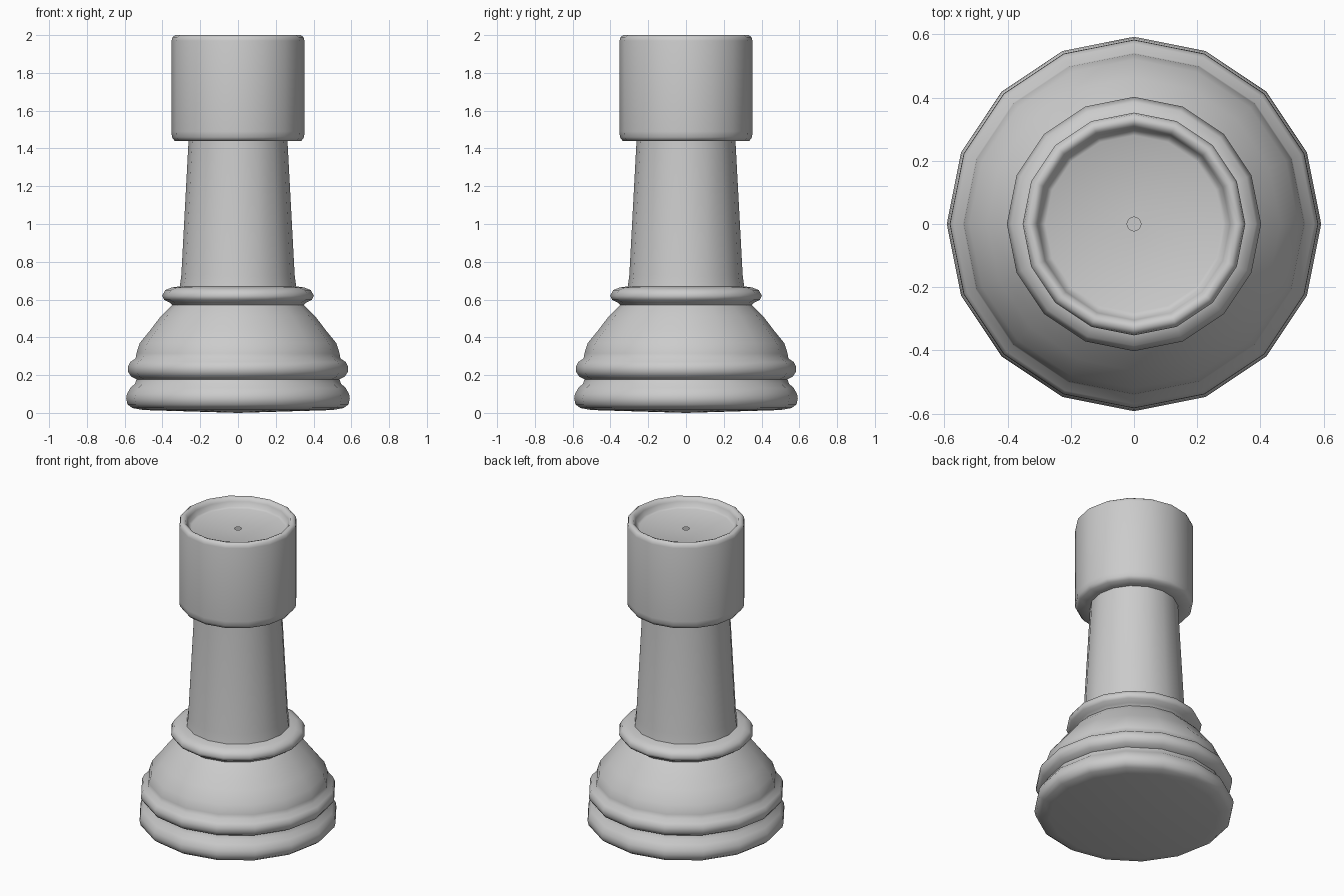
import bpy, bmesh, math

if "Cube" in bpy.data.objects:
    bpy.data.objects.remove(bpy.data.objects["Cube"])

SIDES = 16

# Half profile (radius, height) from the underside up to the cupped top
PROFILE = [
    (0.0, 0.0), (0.50, 0.015), (0.56, 0.026), (0.585, 0.045),   # underside
    (0.592, 0.075), (0.588, 0.10), (0.57, 0.132), (0.545, 0.155),  # lower ring
    (0.537, 0.178), (0.565, 0.192), (0.583, 0.218), (0.582, 0.245),
    (0.57, 0.27), (0.542, 0.288),                               # upper ring
    (0.538, 0.315), (0.52, 0.37), (0.463, 0.44), (0.41, 0.51),
    (0.348, 0.57),                                              # dome
    (0.36, 0.583), (0.39, 0.598), (0.402, 0.62), (0.385, 0.65),
    (0.35, 0.664), (0.308, 0.67),                               # collar
    (0.30, 0.73), (0.262, 1.44),                                # shaft
    (0.335, 1.44), (0.35, 1.46), (0.352, 1.49),
    (0.352, 1.97), (0.347, 1.99), (0.332, 2.0), (0.315, 1.995),  # head and rim
    (0.304, 1.975), (0.295, 1.945), (0.28, 1.938), (0.022, 1.938),  # cup floor
]


def lathe(name, profile, sides):
    bm = bmesh.new()
    verts = [bm.verts.new((r, 0, z)) for r, z in profile]
    edges = [bm.edges.new(pair) for pair in zip(verts, verts[1:])]
    bmesh.ops.spin(bm, geom=verts + edges, cent=(0, 0, 0), axis=(0, 0, 1),
                   angle=math.tau, steps=sides, use_merge=False)
    bmesh.ops.remove_doubles(bm, verts=bm.verts, dist=0.0005)
    bmesh.ops.recalc_face_normals(bm, faces=bm.faces)
    # Make sure the underside faces down
    low = min(bm.faces, key=lambda f: f.calc_center_median().z)
    if low.normal.z > 0:
        bmesh.ops.reverse_faces(bm, faces=bm.faces)
    mesh = bpy.data.meshes.new(name)
    bm.to_mesh(mesh)
    bm.free()
    obj = bpy.data.objects.new(name, mesh)
    bpy.context.collection.objects.link(obj)
    return obj


# Turned tower piece
piece = lathe("chess_tower", PROFILE, SIDES)
bpy.context.view_layer.objects.active = piece
piece.select_set(True)
bpy.ops.object.shade_smooth_by_angle(angle=math.radians(60))
